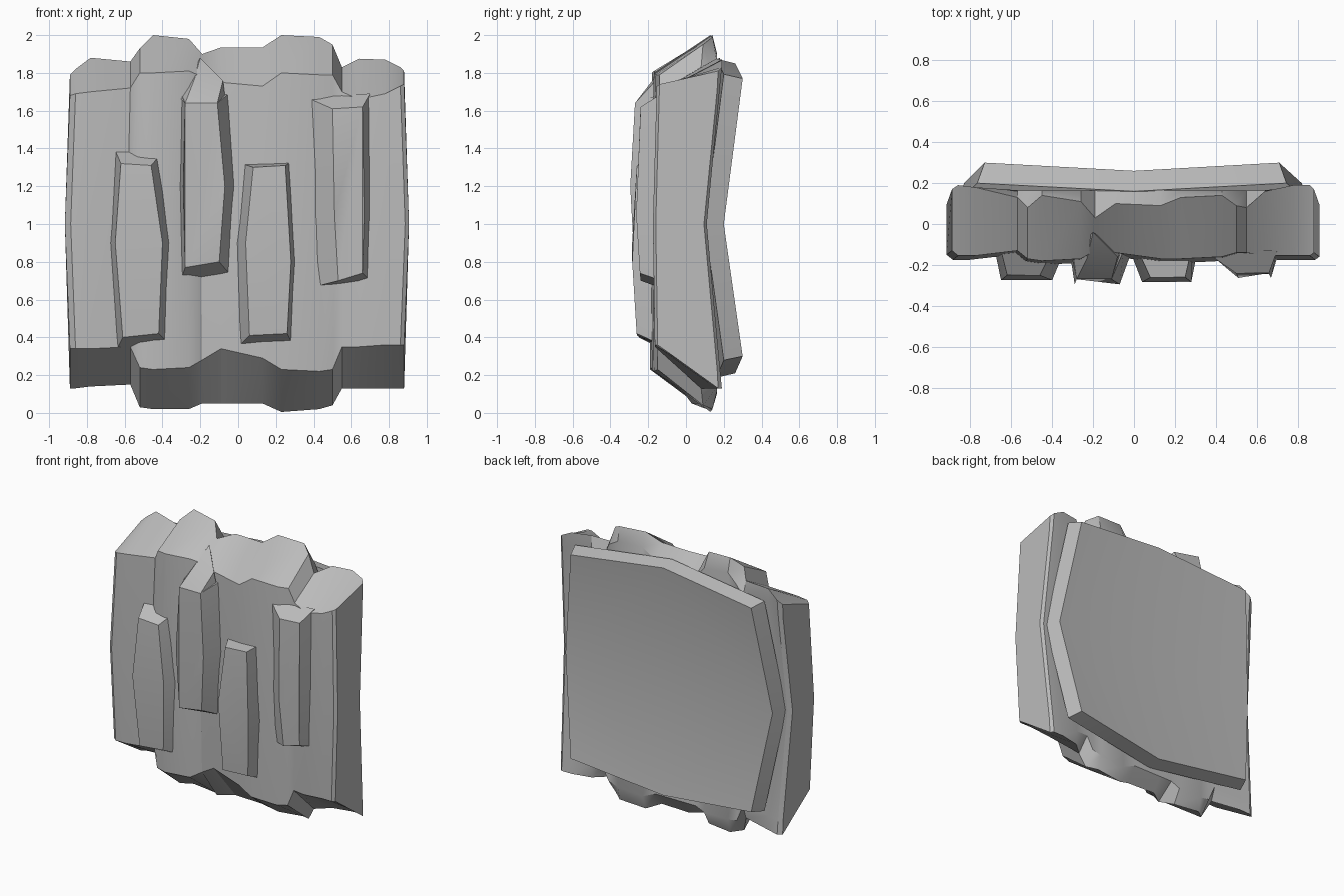
import bpy
import bmesh

cube = bpy.data.objects.get("Cube")
if cube:
    bpy.data.objects.remove(cube, do_unlink=True)

# One plain stone colour
stone = bpy.data.materials.new("stone_grey")
stone.use_nodes = True
grey = (0.5, 0.5, 0.5, 1)
stone.diffuse_color = grey
bsdf = next(n for n in stone.node_tree.nodes if n.type == 'BSDF_PRINCIPLED')
bsdf.inputs["Base Color"].default_value = grey
bsdf.inputs["Roughness"].default_value = 0.9

MID_Z = 1.0


def finish(name, bm):
    """Turn a bmesh into a shaded object with the stone material."""
    bmesh.ops.recalc_face_normals(bm, faces=bm.faces)
    mesh = bpy.data.meshes.new(name)
    bm.to_mesh(mesh)
    bm.free()
    mesh.materials.append(stone)
    obj = bpy.data.objects.new(name, mesh)
    bpy.context.collection.objects.link(obj)
    bpy.ops.object.select_all(action='DESELECT')
    obj.select_set(True)
    bpy.context.view_layer.objects.active = obj
    bpy.ops.object.shade_smooth_by_angle(angle=0.55)


def loft(rings, caps=(True, True)):
    """Bridge equal-length closed rings and cap the chosen ends."""
    bm = bmesh.new()
    rows = [[bm.verts.new(p) for p in ring] for ring in rings]
    count = len(rows[0])
    for a, b in zip(rows, rows[1:]):
        for i in range(count):
            j = (i + 1) % count
            bm.faces.new((a[i], a[j], b[j], b[i]))
    for row, wanted in zip((rows[0], rows[-1]), caps):
        if wanted:
            bm.faces.new(row)
    return bm, rows


# Main body: cross-sections from one side to the other
# x, bottom back z, bottom front z, top front z, top back z, front y, crest y
stations = [
    (-0.89, 0.13, 0.34, 1.68, 1.79, -0.14, 0.17),
    (-0.86, 0.13, 0.34, 1.69, 1.82, -0.165, 0.19),
    (-0.78, 0.14, 0.34, 1.7, 1.88, -0.165, 0.18),
    (-0.57, 0.15, 0.35, 1.72, 1.86, -0.14, 0.13),
    (-0.52, 0.03, 0.24, 1.8, 1.93, -0.18, 0.08),
    (-0.45, 0.02, 0.23, 1.8, 2.0, -0.19, 0.14),
    (-0.26, 0.02, 0.24, 1.81, 1.98, -0.18, 0.11),
    (-0.19, 0.05, 0.28, 1.78, 1.9, -0.14, 0.03),
    (-0.09, 0.05, 0.34, 1.75, 1.935, -0.15, 0.1),
    (0.13, 0.05, 0.29, 1.73, 1.935, -0.18, 0.09),
    (0.23, 0.005, 0.23, 1.8, 2.0, -0.18, 0.13),
    (0.43, 0.02, 0.22, 1.79, 1.99, -0.17, 0.14),
    (0.5, 0.04, 0.23, 1.79, 1.95, -0.15, 0.09),
    (0.55, 0.13, 0.35, 1.7, 1.83, -0.15, 0.08),
    (0.64, 0.13, 0.35, 1.66, 1.875, -0.165, 0.16),
    (0.78, 0.13, 0.36, 1.69, 1.87, -0.165, 0.19),
    (0.86, 0.13, 0.36, 1.73, 1.83, -0.165, 0.19),
    (0.88, 0.13, 0.36, 1.74, 1.81, -0.15, 0.17),
]
rings = []
for x, bb, bf, tf, tb, yf, yb in stations:
    wide = x * 1.03
    back = max(yb - 0.01, 0.165)
    rings.append([(x, back, bb + 0.1), (x, yb, bb), (x, yf, bf),
                  (wide, yf - 0.01, MID_Z), (x, yf + 0.01, tf),
                  (x, yb, tb), (x, back, tb - 0.1),
                  (wide, back - 0.07, MID_Z)])
body, _ = loft(rings)
finish("slab_body", body)

# Back plate: a dished panel with a bevelled rim
outline = [(-0.73, 0.3, 0.3), (0, 0.26, 0.21), (0.71, 0.3, 0.3),
           (0.82, 0.2, MID_Z), (0.71, 0.3, 1.77), (0, 0.26, 1.85),
           (-0.73, 0.3, 1.77), (-0.83, 0.2, MID_Z)]
rim = [(x * 1.05, y - 0.1, MID_Z + (z - MID_Z) * 1.03) for x, y, z in outline]
plate, rows = loft([rim, outline], caps=(True, False))
centre = plate.verts.new((0, 0.18, MID_Z))
edge = rows[-1]
for i in range(0, len(edge), 2):
    plate.faces.new((edge[i - 1], edge[i], edge[(i + 1) % len(edge)], centre))
finish("back_plate", plate)


def ridge(name, face, depth, left, right, up, down):
    """Raised board: a bowed front face, spreading on each side to its base."""
    cx = sum(p[0] for p in face) / len(face)
    low, high = min(p[1] for p in face), max(p[1] for p in face)
    front, base = [], []
    for x, z in face:
        t = (z - low) / (high - low)
        front.append((x, -depth - 0.1 * t * (1 - t), z))
        dx = right if x > cx else -left
        dz = up if t > 0.8 else -down if t < 0.2 else 0
        base.append((x + dx, -0.13, z + dz))
    bm, _ = loft([base, front])
    bmesh.ops.triangulate(bm, faces=[f for f in bm.faces if len(f.verts) > 4])
    finish(name, bm)


# Raised boards on the front
ridge("outer_right_ridge",
      [(-0.62, 1.32), (-0.46, 1.31), (-0.4, 0.9), (-0.42, 0.42),
       (-0.61, 0.4), (-0.65, 0.9)], 0.25,
      left=0.03, right=0.06, up=0.07, down=0.06)
ridge("inner_right_ridge",
      [(-0.28, 1.64), (-0.11, 1.64), (-0.07, 1.2), (-0.1, 0.8),
       (-0.28, 0.77), (-0.29, 1.2)], 0.27,
      left=0.025, right=0.06, up=0.05, down=0.07)
ridge("inner_left_ridge",
      [(0.08, 1.3), (0.25, 1.31), (0.28, 0.8), (0.26, 0.42),
       (0.06, 0.41), (0.04, 0.9)], 0.26,
      left=0.06, right=0.03, up=0.02, down=0.06)
ridge("outer_left_ridge",
      [(0.5, 1.61), (0.66, 1.62), (0.67, 1.05), (0.66, 0.74),
       (0.53, 0.7), (0.51, 1.05)], 0.24,
      left=0.16, right=0.04, up=0.07, down=0.04)

# Sloping cap that carries the inner ridge up to the notch in the top
tip = [(-0.31, -0.14, 1.67), (-0.23, -0.17, 1.77), (-0.08, -0.16, 1.76),
       (-0.06, -0.14, 1.6), (-0.11, -0.27, 1.64), (-0.28, -0.27, 1.64),
       (-0.2, -0.04, 1.88)]
cap = bmesh.new()
bmesh.ops.convex_hull(cap, input=[cap.verts.new(p) for p in tip])
finish("ridge_cap", cap)
